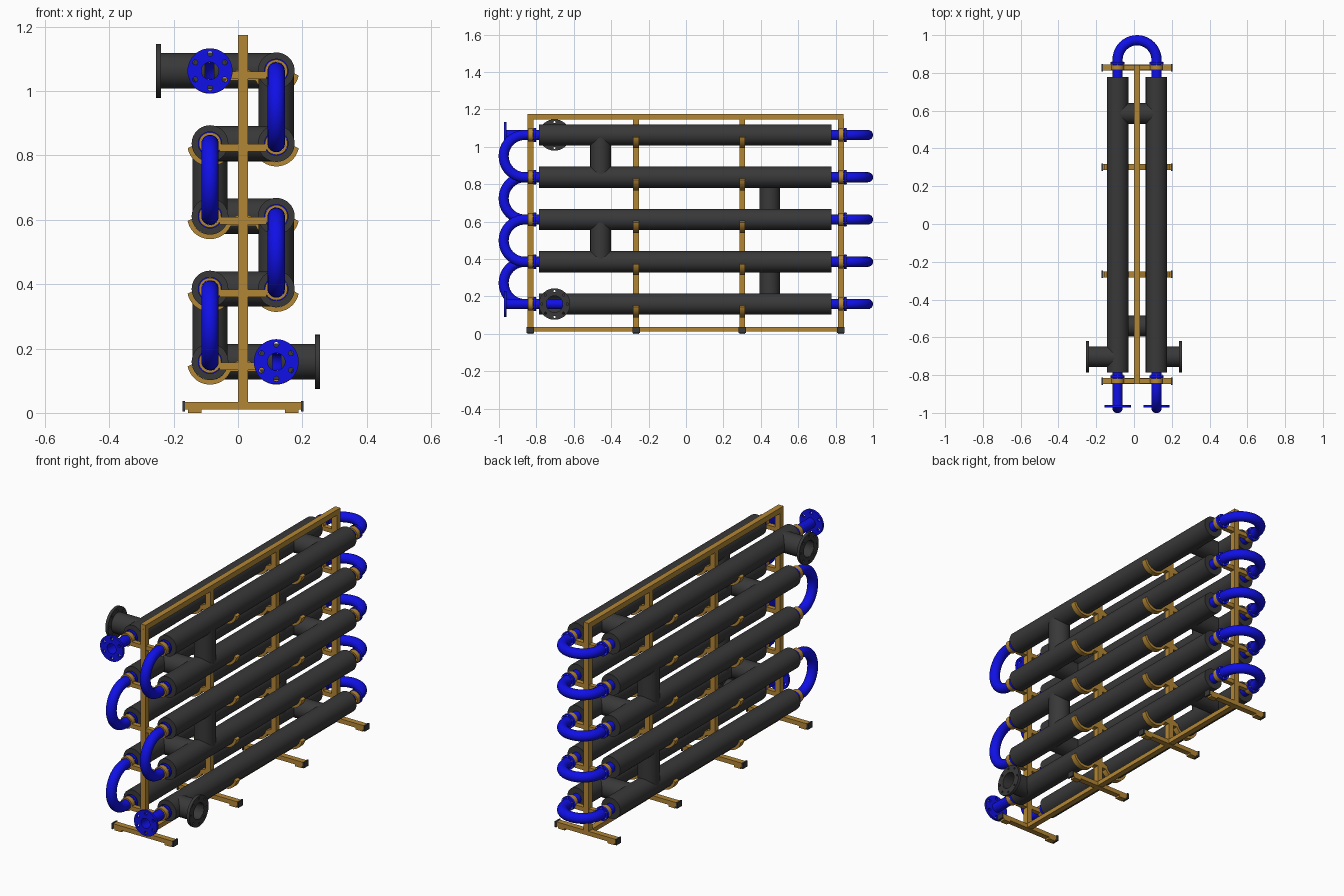
import bpy, bmesh, math
from mathutils import Vector, Matrix

if "Cube" in bpy.data.objects:
    bpy.data.objects.remove(bpy.data.objects["Cube"])

def material(name, rgb):
    m = bpy.data.materials.new(name)
    m.diffuse_color = (*rgb, 1)
    m.use_nodes = True
    m.node_tree.nodes["Principled BSDF"].inputs["Base Color"].default_value = m.diffuse_color
    return m

DARK = material("dark_steel", (0.04, 0.04, 0.04))
BLUE = material("blue_paint", (0.005, 0.005, 0.8))
GOLD = material("ochre_paint", (0.45, 0.24, 0.035))

CX = 0.016                                   # frame centre line
COLS = {-1: CX - 0.103, 1: CX + 0.103}       # tube columns
ROWS = [0.159 + 0.226 * i for i in range(5)]
POSTS = [-0.832, -0.267, 0.301, 0.828]
Y0, Y1 = -0.787, 0.777                       # shell ends
RP, RS = 0.027, 0.057                        # pipe and shell radius


def finish(ob, mat):
    bpy.context.scene.collection.objects.link(ob)
    if mat:
        ob.data.materials.append(mat)
    bpy.ops.object.select_all(action='DESELECT')
    ob.select_set(True)
    bpy.context.view_layer.objects.active = ob
    if ob.type != 'MESH' or ob.modifiers:
        bpy.ops.object.convert(target='MESH')
        ob = bpy.context.view_layer.objects.active
    bpy.ops.object.shade_smooth_by_angle(angle=math.radians(35))
    return ob


def box(name, x, y, z, mat):
    bm = bmesh.new()
    bmesh.ops.create_cube(bm, size=1)
    for v in bm.verts:
        v.co = [(a + b) / 2 + c * (b - a) for (a, b), c in zip((x, y, z), v.co)]
    me = bpy.data.meshes.new(name)
    bm.to_mesh(me)
    return finish(bpy.data.objects.new(name, me), mat)


def tube(name, p0, p1, ro, ri, mat, cutter=None, n=40):
    """Hollow (or solid when ri is 0) cylinder between two points."""
    p0, p1 = Vector(p0), Vector(p1)
    rot = (p1 - p0).to_track_quat('Z', 'Y')
    bm = bmesh.new()
    prof = [(p0, ro), (p1, ro)] + ([(p1, ri), (p0, ri)] if ri else [])
    rings = [[bm.verts.new(p + rot @ Vector((r * math.cos(a), r * math.sin(a), 0)))
              for a in (math.tau * i / n for i in range(n))] for p, r in prof]
    pairs = zip(rings, rings[1:] + rings[:1]) if ri else [rings]
    for a, b in pairs:
        for i in range(n):
            j = (i + 1) % n
            bm.faces.new((a[i], a[j], b[j], b[i]))
    if not ri:
        bm.faces.new(rings[0][::-1])
        bm.faces.new(rings[1])
    bmesh.ops.recalc_face_normals(bm, faces=bm.faces)
    me = bpy.data.meshes.new(name)
    bm.to_mesh(me)
    ob = bpy.data.objects.new(name, me)
    if cutter:
        mod = ob.modifiers.new("opening", 'BOOLEAN')
        mod.operation, mod.object = 'DIFFERENCE', cutter
    return finish(ob, mat)


def plate(name, loops, depth, loc, rot, mat):
    """Flat outline with holes, extruded to a plate."""
    cu = bpy.data.curves.new(name, 'CURVE')
    cu.dimensions, cu.fill_mode, cu.extrude = '2D', 'BOTH', depth / 2
    for pts in loops:
        sp = cu.splines.new('POLY')
        sp.points.add(len(pts) - 1)
        for p, c in zip(sp.points, pts):
            p.co = (c[0], c[1], 0, 1)
        sp.use_cyclic_u = True
    ob = bpy.data.objects.new(name, cu)
    ob.location, ob.rotation_euler = loc, rot
    return finish(ob, mat)


def arc(r, a0, a1, n, cx=0, cy=0):
    return [(cx + r * math.cos(math.radians(a0 + (a1 - a0) * i / n)),
             cy + r * math.sin(math.radians(a0 + (a1 - a0) * i / n))) for i in range(n + 1)]


def circle(r, n=40, cx=0, cy=0):
    return arc(r, 0, 360, n, cx, cy)[:-1]


def flange(name, r, ri, rb, hole, count, depth, loc, rot, mat):
    holes = [circle(hole, 12, *p) for p in arc(rb, 90, 450, count)[:-1]]
    plate(name, [circle(r), circle(ri)] + holes, depth, loc, rot, mat)


FACE_Y, FACE_X = (math.pi / 2, 0, 0), (0, math.pi / 2, 0)

# Inner pipe: one serpentine through every shell
path = []
side = -1
yb, yf, ru = 0.87, -0.862, 0.103
for i, z in enumerate(reversed(ROWS)):
    x = COLS[side]
    if i == 0:
        path.append((x, -0.972, z))
    path += [(CX + side * ru * math.cos(t), yb + ru * math.sin(t), z)
             for t in (math.pi * k / 20 for k in range(21))]
    side = -side
    x = COLS[side]
    if i < 4:
        path += [(x, yf - 0.113 * math.sin(t), z - 0.113 + 0.113 * math.cos(t))
                 for t in (math.pi * k / 20 for k in range(21))]
    else:
        path.append((x, -0.972, z))
cu = bpy.data.curves.new("inner_pipe", 'CURVE')
cu.dimensions, cu.bevel_depth, cu.bevel_resolution = '3D', RP, 8
sp = cu.splines.new('POLY')
sp.points.add(len(path) - 1)
for p, c in zip(sp.points, path):
    p.co = (*c, 1)
finish(bpy.data.objects.new("inner_pipe", cu), BLUE)

# Pipe end flanges
for s, z in ((-1, ROWS[4]), (1, ROWS[0])):
    flange("pipe_flange", 0.07, RP, 0.053, 0.008, 6, 0.013, (COLS[s], -0.966, z), FACE_Y, BLUE)

# Shells, with an open side nozzle on the top left and bottom right ones
for s, x in COLS.items():
    for i, z in enumerate(ROWS):
        cutter = None
        if (s, i) in ((-1, 4), (1, 0)):
            y, xe = -0.703, s * 0.253
            cutter = tube("nozzle_cutter", (x, y, z), (x + s * 0.1, y, z), 0.0445, 0, None)
            cutter.hide_render = True
            tube("shell_nozzle", (x + s * 0.015, y, z), (xe, y, z), 0.055, 0.044, DARK)
            flange("shell_flange", 0.084, 0.045, 0.069, 0.006, 8, 0.016,
                   (s * 0.247, y, z), FACE_X, DARK)
        tube("shell", (x, Y0, z), (x, Y1, z), RS, 0.05, DARK, cutter)
        if cutter:
            bpy.data.objects.remove(cutter)
        for a, b in ((Y0, Y0 + 0.01), (Y1 - 0.01, Y1)):
            tube("shell_end_plate", (x, a, z), (x, b, z), 0.0565, RP, DARK)
        # Collars and bolts on the pipe beside the end posts
        for y in (POSTS[0] + 0.024, POSTS[3] + 0.023):
            tube("pipe_collar", (x, y - 0.007, z), (x, y + 0.007, z), 0.038, RP, BLUE, n=32)
            for dx, dz in arc(0.0325, 90, 450, 6)[:-1]:
                tube("collar_bolt", (x + dx, y - 0.01, z + dz), (x + dx, y + 0.01, z + dz),
                     0.003, 0, None, n=6)

# Shell connectors: crossovers in each row, drops between rows
for i, z in enumerate(ROWS):
    y = -0.54 if i % 2 else 0.585
    tube("cross_connector", (COLS[-1] + 0.012, y, z), (COLS[1] - 0.012, y, z), 0.055, 0, DARK)
    if i < 4:
        s, y = (1, -0.457) if i % 2 else (-1, 0.447)
        tube("drop_connector", (COLS[s], y, z + 0.012), (COLS[s], y, ROWS[i + 1] - 0.012),
             0.055, 0, DARK)

# Frame: rails, posts and feet
W = 0.0155
box("top_rail", (CX - W, CX + W), (-0.847, 0.843), (1.145, 1.175), GOLD)
box("bottom_rail", (CX - W, CX + W), (-0.847, 0.843), (0.012, 0.036), GOLD)
for y in POSTS:
    yy = (y - W, y + W)
    box("post", (CX - W, CX + W), yy, (0.012, 1.15), GOLD)
    box("foot_bar", (CX - 0.18, CX + 0.18), yy, (0.01, 0.034), GOLD)
    for s in (-1, 1):
        xs = sorted((CX + s * 0.18, CX + s * 0.188))
        box("foot_cap", xs, (y - 0.02, y + 0.02), (0.005, 0.037), DARK)
        xs = sorted((CX + s * 0.13, CX + s * 0.172))
        box("foot_pad", xs, (y - W, y + W), (0, 0.012), GOLD)

# Saddles under the shells on the inner posts, clamps round the pipe on the end posts
saddle = (arc(RS, -8, -170, 24) + [(-0.088, 0.004), (-0.088, -0.03)]
          + arc(0.071, -155, -12, 24))
for s, x in COLS.items():
    for z in ROWS:
        for y in POSTS[1:3]:
            plate("shell_saddle", [[(s * px, pz) for px, pz in saddle]], 0.031,
                  (x, y, z), FACE_Y, GOLD)
        for y in (POSTS[0], POSTS[3]):
            tube("pipe_clamp", (x, y - 0.013, z), (x, y + 0.013, z), 0.035, RP, GOLD, n=32)
            xs = sorted((x - s * 0.03, x - s * 0.09))
            box("clamp_arm", xs, (y - 0.013, y + 0.013), (z - 0.025, z - 0.002), GOLD)
